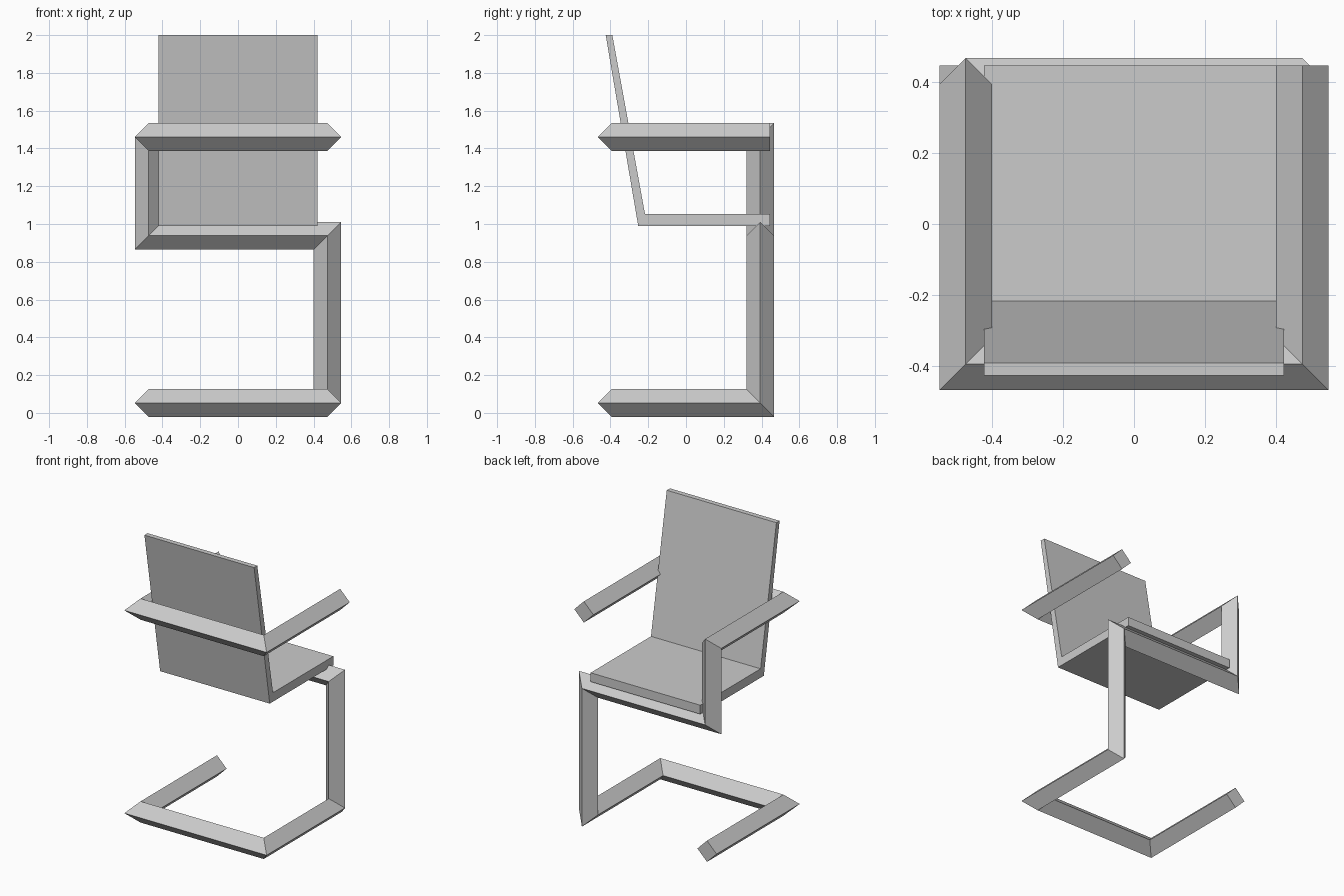
import bpy, bmesh
from mathutils import Vector

if "Cube" in bpy.data.objects:
    bpy.data.objects.remove(bpy.data.objects["Cube"])

H = 0.052                     # half thickness of the square bar
X, Y = 0.473, 0.393           # bar centreline extents
Z_LOW, Z_SEAT, Z_ARM = H, 0.938, 1.46


def finish(name, bm):
    bmesh.ops.recalc_face_normals(bm, faces=bm.faces)
    mesh = bpy.data.meshes.new(name)
    bm.to_mesh(mesh)
    bm.free()
    obj = bpy.data.objects.new(name, mesh)
    bpy.context.collection.objects.link(obj)
    return obj


def mitred_bar(name, points):
    """Sweep a square section along a path with mitred corners."""
    pts = [Vector(p) for p in points]
    dirs = [(b - a).normalized() for a, b in zip(pts, pts[1:])]
    side = dirs[0].orthogonal().normalized()
    up = dirs[0].cross(side)
    offs = [(side * a + up * b) * H for a, b in ((1, 1), (-1, 1), (-1, -1), (1, -1))]
    bm = bmesh.new()
    rings = []
    for i, p in enumerate(pts):
        d0, d1 = dirs[max(i - 1, 0)], dirs[min(i, len(dirs) - 1)]
        n = d0 + d1
        offs = [o - d0 * (o.dot(n) / d0.dot(n)) for o in offs]
        rings.append([bm.verts.new(p + o) for o in offs])
        offs = [o - d1 * o.dot(d1) for o in offs]
    for a, b in zip(rings, rings[1:]):
        for k in range(4):
            j = (k + 1) % 4
            bm.faces.new((a[k], a[j], b[j], b[k]))
    bm.faces.new(rings[0])
    bm.faces.new(rings[-1])
    return finish(name, bm)


def side_profile(name, profile, half_width):
    """Extrude a (y, z) outline across x."""
    bm = bmesh.new()
    face = bm.faces.new([bm.verts.new((-half_width, y, z)) for y, z in profile])
    new = bmesh.ops.extrude_face_region(bm, geom=[face])["geom"]
    verts = [v for v in new if isinstance(v, bmesh.types.BMVert)]
    bmesh.ops.translate(bm, verts=verts, vec=(2 * half_width, 0, 0))
    return finish(name, bm)


# Continuous frame: base, rear leg, seat rail, arm post, arm loop
E = Y + H
mitred_bar("frame", [
    (-X, E, Z_LOW), (-X, -Y, Z_LOW), (X, -Y, Z_LOW), (X, Y, Z_LOW),
    (X, Y, Z_SEAT), (-X, Y, Z_SEAT), (-X, Y, Z_ARM),
    (-X, -Y, Z_ARM), (X, -Y, Z_ARM), (X, E, Z_ARM),
])

# Seat and leaning back as one bent panel
side_profile("seat_and_back", [
    (E, Z_SEAT + H), (E, 1.052), (-0.217, 1.052),
    (-0.39, 2.0), (-0.425, 2.0), (-0.253, Z_SEAT + H),
], X - H)
